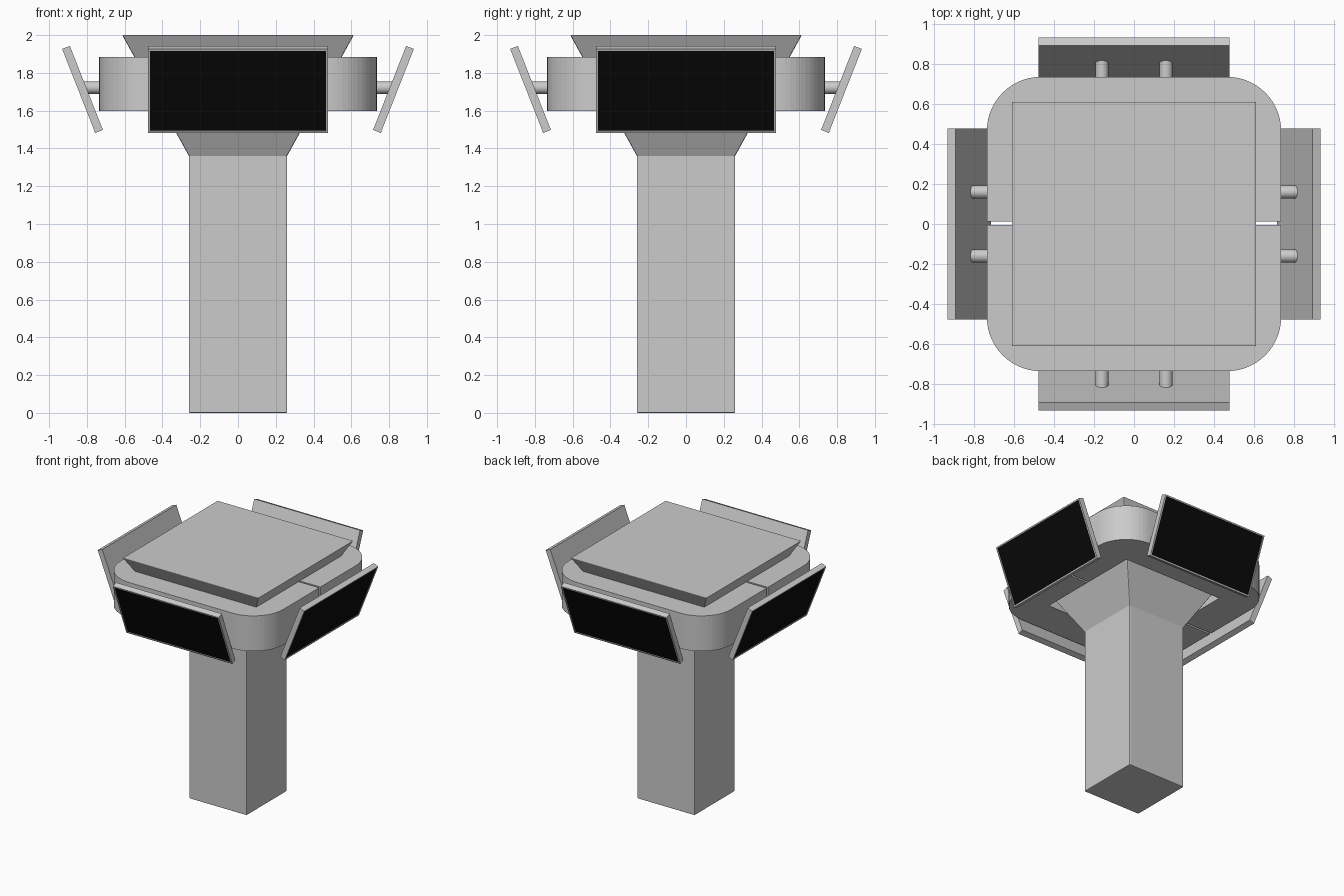
import bpy, bmesh
from math import sin, cos, pi, radians
from mathutils import Matrix, Vector

if "Cube" in bpy.data.objects:
    bpy.data.objects.remove(bpy.data.objects["Cube"])


def make_object(name, bm):
    bmesh.ops.recalc_face_normals(bm, faces=bm.faces[:])
    mesh = bpy.data.meshes.new(name)
    bm.to_mesh(mesh)
    bm.free()
    ob = bpy.data.objects.new(name, mesh)
    bpy.context.collection.objects.link(ob)
    return ob


def prism(name, pts, z0, z1):
    bm = bmesh.new()
    face = bm.faces.new([bm.verts.new((x, y, z0)) for x, y in pts])
    new = bmesh.ops.extrude_face_region(bm, geom=[face])["geom"]
    bmesh.ops.translate(bm, vec=(0, 0, z1 - z0),
                        verts=[g for g in new if isinstance(g, bmesh.types.BMVert)])
    return make_object(name, bm)


# Square column flaring out to a flat top
bm = bmesh.new()
rings = [[bm.verts.new((sx * h, sy * h, z)) for sx, sy in ((-1, -1), (1, -1), (1, 1), (-1, 1))]
         for h, z in ((0.26, 0), (0.26, 1.36), (0.613, 2.0))]
bm.faces.new(rings[0])
bm.faces.new(rings[-1])
for a, b in zip(rings, rings[1:]):
    for i in range(4):
        j = (i + 1) % 4
        bm.faces.new((a[i], a[j], b[j], b[i]))
column = make_object("column", bm)
bev = column.modifiers.new("soft_edges", "BEVEL")
bev.width = 0.006
bev.segments = 2
bev.limit_method = "ANGLE"
bev.angle_limit = radians(40)

# Rounded collar in two halves with a square opening and a thin seam
R, HALF, HOLE, SEGS = 0.27, 0.735, 0.446, 14
c = HALF - R
for name, s, seam in (("collar_back", 1, 0.012), ("collar_front", -1, -0.004)):
    arc = [(c + R * cos(t), c + R * sin(t)) for t in (pi / 2 * i / SEGS for i in range(SEGS + 1))]
    outer = [(HALF, s * seam)] + arc + [(-x, y) for x, y in reversed(arc)] + [(-HALF, s * seam)]
    inner = [(-HOLE, s * seam), (-HOLE, HOLE), (HOLE, HOLE), (HOLE, s * seam)]
    prism(name, [(x, s * y) for x, y in outer + inner], 1.597, 1.885)

# Four tilted screens, each on two short rods
black = bpy.data.materials.new("screen_black")
black.diffuse_color = (0.003, 0.003, 0.003, 1)
black.use_nodes = True
black.node_tree.nodes["Principled BSDF"].inputs["Base Color"].default_value = black.diffuse_color
frame_mat = bpy.data.materials.new("frame_grey")
frame_mat.diffuse_color = (0.8, 0.8, 0.8, 1)
frame_mat.use_nodes = True
frame_mat.node_tree.nodes["Principled BSDF"].inputs["Base Color"].default_value = frame_mat.diffuse_color
TILT = radians(21.5)
LENGTH, WIDTH, THICK = 0.478, 0.954, 0.044
up = Vector((0, -sin(TILT), cos(TILT)))
out = Vector((0, -cos(TILT), -sin(TILT)))
centre = Vector((0, -0.715, 1.498)) + up * LENGTH / 2 + out * THICK / 2

for i, side in enumerate(("front", "right", "back", "left")):
    spin = Matrix.Rotation(i * pi / 2, 4, "Z")

    bm = bmesh.new()
    bmesh.ops.create_cube(bm, size=1, matrix=Matrix.Diagonal((WIDTH, THICK, LENGTH, 1)))
    bm.normal_update()
    face = min(bm.faces, key=lambda f: f.calc_center_median().y)
    bmesh.ops.inset_region(bm, faces=[face], thickness=0.015, depth=0)
    bmesh.ops.inset_region(bm, faces=[face], thickness=0.001, depth=-0.004)
    face.material_index = 1
    bm.transform(spin @ Matrix.Translation(centre) @ Matrix.Rotation(TILT, 4, "X"))
    panel = make_object(side + "_screen", bm)
    panel.data.materials.append(frame_mat)
    panel.data.materials.append(black)

    bm = bmesh.new()
    for x in (-0.16, 0.16):
        bmesh.ops.create_cone(bm, cap_ends=True, segments=24, radius1=0.033, radius2=0.033, depth=0.22,
                              matrix=spin @ Matrix.Translation((x, -0.71, 1.722))
                              @ Matrix.Rotation(pi / 2, 4, "X"))
    rods = make_object(side + "_rods", bm)
    for p in rods.data.polygons:
        p.use_smooth = len(p.vertices) == 4
